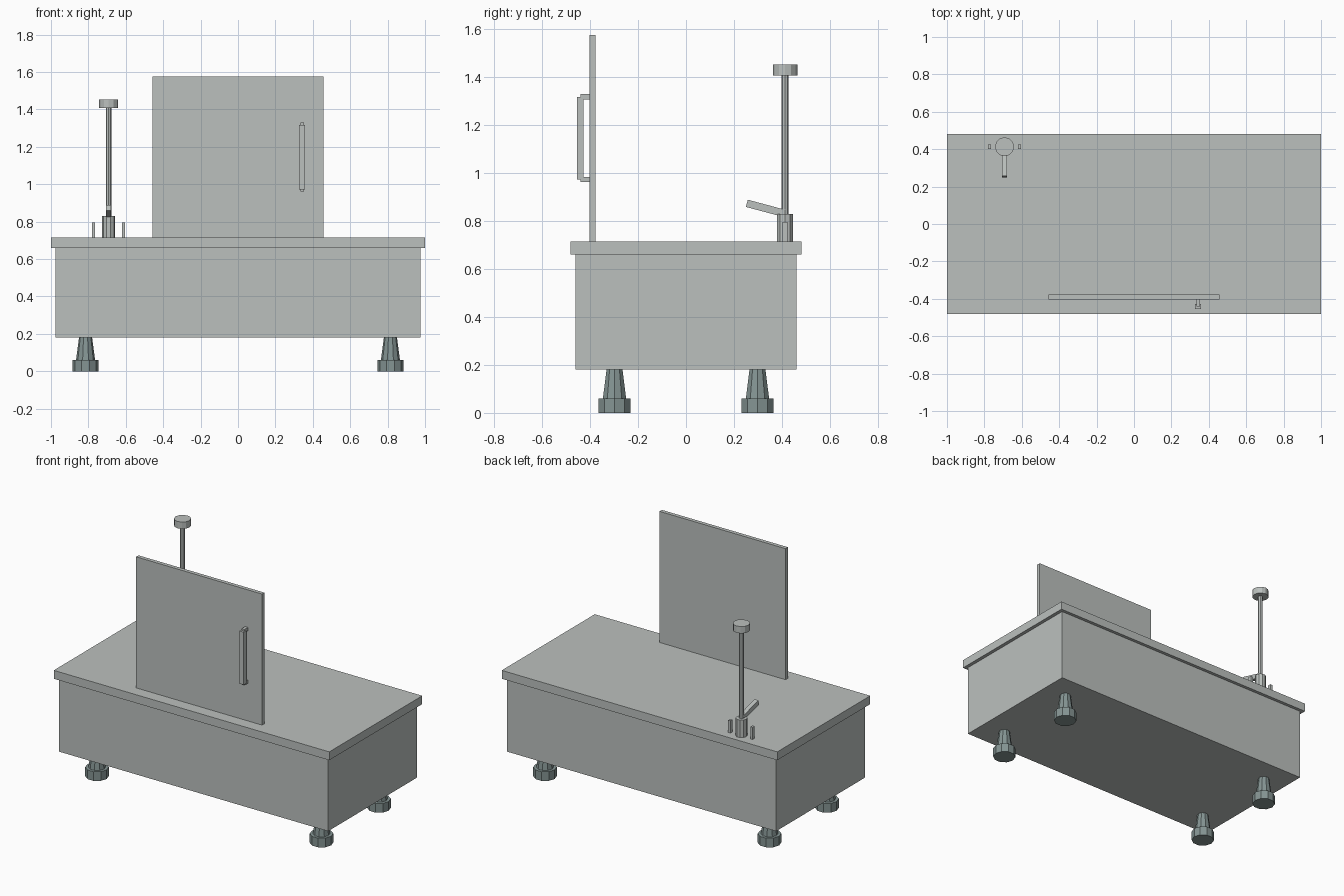
import bpy, bmesh, math
from mathutils import Matrix, Vector

if "Cube" in bpy.data.objects:
    bpy.data.objects.remove(bpy.data.objects["Cube"])


def material(name, rgb):
    m = bpy.data.materials.new(name)
    m.diffuse_color = (*rgb, 1.0)
    m.use_nodes = True
    m.node_tree.nodes["Principled BSDF"].inputs["Base Color"].default_value = m.diffuse_color
    return m


STEEL = material("brushed_steel", (0.50, 0.53, 0.515))
FOOT = material("blue_grey_foot", (0.235, 0.30, 0.295))


def finish(name, bm, mat):
    bmesh.ops.recalc_face_normals(bm, faces=bm.faces)
    mesh = bpy.data.meshes.new(name)
    bm.to_mesh(mesh)
    bm.free()
    mesh.materials.append(mat)
    ob = bpy.data.objects.new(name, mesh)
    bpy.context.collection.objects.link(ob)
    return ob


def box(name, lo, hi, mat=STEEL):
    lo, hi = Vector(lo), Vector(hi)
    bm = bmesh.new()
    bmesh.ops.create_cube(bm, size=1, matrix=Matrix.Translation((lo + hi) / 2)
                          @ Matrix.Diagonal((*(hi - lo), 1)))
    return finish(name, bm, mat)


def lathe(name, x, y, profile, sides, mat):
    """Faceted solid from (radius, z) rings, first corner on +x."""
    bm = bmesh.new()
    rings = []
    for r, z in profile:
        rings.append([bm.verts.new((x + r * math.cos(i * math.tau / sides),
                                    y + r * math.sin(i * math.tau / sides), z))
                      for i in range(sides)])
    for a, b in zip(rings, rings[1:]):
        for i in range(sides):
            j = (i + 1) % sides
            bm.faces.new((a[i], a[j], b[j], b[i]))
    bm.faces.new(rings[0])
    bm.faces.new(rings[-1])
    return finish(name, bm, mat)


# Cabinet and worktop
box("cabinet", (-0.977, -0.461, 0.18), (0.977, 0.461, 0.66))
box("worktop", (-1, -0.482, 0.66), (1, 0.482, 0.715))

# Feet: wide pad with a tapered stem
for sx in (-1, 1):
    for sy in (-1, 1):
        lathe("foot", sx * 0.815, sy * 0.298,
              [(0.07, 0), (0.07, 0.06), (0.051, 0.06), (0.035, 0.18)], 10, FOOT)

# Upright door panel with a bar handle
box("door_panel", (-0.458, -0.403, 0.715), (0.457, -0.378, 1.575))
box("handle_bar", (0.327, -0.454, 0.972), (0.359, -0.427, 1.318))
for z in (0.973, 1.318):
    box("handle_post", (0.333, -0.44, z - 0.011), (0.354, -0.403, z + 0.011))

# Tap: base, tall pole, round head
TX, TY = -0.692, 0.413
lathe("tap_base", TX, TY, [(0.035, 0.715), (0.035, 0.83)], 10, STEEL)
lathe("tap_pole", TX, TY, [(0.0145, 0.83), (0.0145, 1.407)], 8, STEEL)
lathe("tap_head", TX, TY, [(0.051, 1.407), (0.051, 1.452)], 12, STEEL)

# Tilted spout
spout = box("tap_spout", (-0.014, -0.08, -0.0155), (0.014, 0.08, 0.0155))
spout.location = (TX, 0.331, 0.853)
spout.rotation_euler.x = math.radians(-15)

# Small side valves
for s in (-1, 1):
    cx = TX + s * 0.08
    box("tap_valve", (cx - 0.0085, TY - 0.011, 0.715), (cx + 0.0085, TY + 0.011, 0.795))
